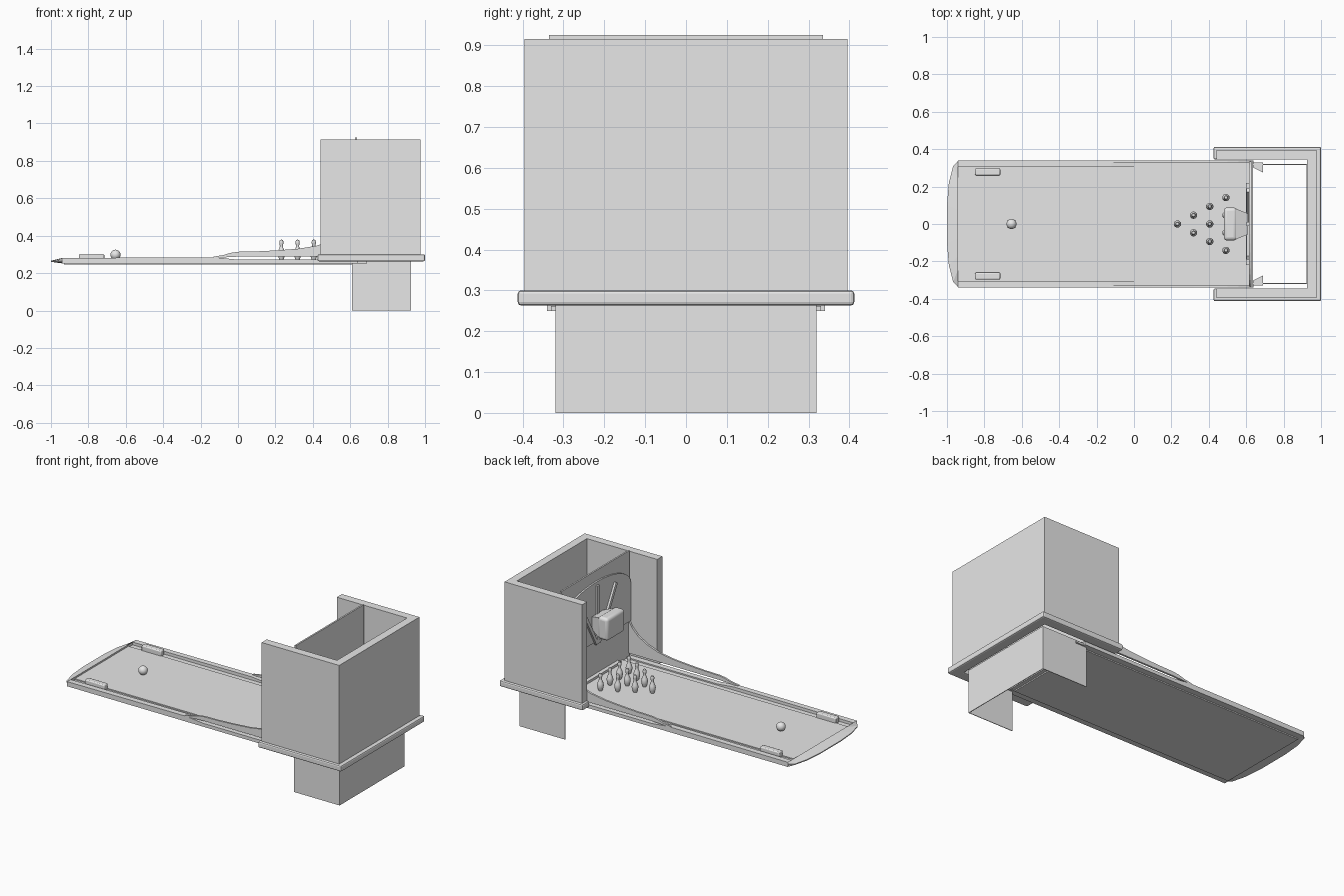
import bpy, bmesh, math
from mathutils import Vector

if "Cube" in bpy.data.objects:
    bpy.data.objects.remove(bpy.data.objects["Cube"])

grey = bpy.data.materials.new("plain grey")
grey.use_nodes = True
grey.diffuse_color = (0.8, 0.8, 0.8, 1)
grey.node_tree.nodes["Principled BSDF"].inputs["Base Color"].default_value = (0.8, 0.8, 0.8, 1)


def finish(name, bm, bevel=0, segments=2, smooth=False):
    bmesh.ops.recalc_face_normals(bm, faces=bm.faces)
    mesh = bpy.data.meshes.new(name)
    bm.to_mesh(mesh)
    bm.free()
    mesh.materials.append(grey)
    ob = bpy.data.objects.new(name, mesh)
    bpy.context.collection.objects.link(ob)
    if bevel:
        mod = ob.modifiers.new("bevel", "BEVEL")
        mod.width, mod.segments = bevel, segments
    if smooth:
        bpy.ops.object.select_all(action="DESELECT")
        ob.select_set(True)
        bpy.context.view_layer.objects.active = ob
        bpy.ops.object.shade_smooth_by_angle(angle=math.radians(40))
    return ob


def prism(name, pts, a, b, axis, **kw):
    """Extrude a 2D outline from a to b along an axis."""
    place = {"x": lambda p, t: (t, p[0], p[1]),
             "y": lambda p, t: (p[0], t, p[1]),
             "z": lambda p, t: (p[0], p[1], t)}[axis]
    bm = bmesh.new()
    low = [bm.verts.new(place(p, a)) for p in pts]
    high = [bm.verts.new(place(p, b)) for p in pts]
    bm.faces.new(low)
    bm.faces.new(high)
    for i in range(len(pts)):
        j = (i + 1) % len(pts)
        bm.faces.new((low[i], low[j], high[j], high[i]))
    return finish(name, bm, **kw)


def box(name, x0, x1, y0, y1, z0, z1, **kw):
    return prism(name, [(x0, y0), (x1, y0), (x1, y1), (x0, y1)], z0, z1, "z", **kw)


def u_wall(name, x0, x1, y, thick, z0, z1, **kw):
    """Three-sided wall, open toward the lane."""
    xi, yi = x1 - thick, y - thick
    return prism(name, [(x0, -y), (x1, -y), (x1, y), (x0, y),
                        (x0, yi), (xi, yi), (xi, -yi), (x0, -yi)], z0, z1, "z", **kw)


def lathe(name, profile, x, y, steps=20):
    bm = bmesh.new()
    verts = [bm.verts.new((x + r, y, z)) for r, z in profile]
    edges = [bm.edges.new(e) for e in zip(verts, verts[1:])]
    bmesh.ops.spin(bm, geom=verts + edges, cent=(x, y, 0), axis=(0, 0, 1),
                   angle=math.tau, steps=steps)
    bmesh.ops.remove_doubles(bm, verts=bm.verts, dist=0.0002)
    return finish(name, bm, smooth=True)


def strut(name, a, b, x, width, depth):
    """Flat bar lying on the backboard between two (y, z) points."""
    a, b = Vector(a), Vector(b)
    d = (b - a).normalized() * width / 2
    n = Vector((-d.y, d.x))
    return prism(name, [a + n, b + n, b - n, a - n], x, x - depth, "x")


# Cabinet, plinth and skirt
u_wall("cabinet_walls", 0.44, 0.975, 0.395, 0.05, 0.295, 0.915)
u_wall("plinth", 0.425, 1.0, 0.412, 0.067, 0.263, 0.30, bevel=0.008)
u_wall("skirt", 0.61, 0.925, 0.32, 0.004, 0, 0.27)

# Lane bed, gutters and underplate
box("lane_bed", -0.94, 0.635, -0.265, 0.265, 0.255, 0.271)
box("gutter_floor", -0.94, 0.635, -0.31, 0.31, 0.252, 0.264)
box("underplate", -0.93, 0.61, -0.30, 0.30, 0.245, 0.253)

# Sloping front lip, thinner toward its outer edge
bm = bmesh.new()
half = [(-1.0, 0.10), (-0.99, 0.22), (-0.967, 0.31), (-0.935, 0.338)]
outer = [(x, -y) for x, y in reversed(half)] + half
inner = [(-0.94, y * 0.78 if abs(y) < 0.33 else y) for x, y in outer]
rings = []
for pts, z in ((outer, 0.266), (inner, 0.281), (inner, 0.252), (outer, 0.260)):
    rings.append([bm.verts.new((x, y, z)) for x, y in pts])
for k in range(4):
    a, b = rings[k], rings[(k + 1) % 4]
    for i in range(len(a) - 1):
        bm.faces.new((a[i], a[i + 1], b[i + 1], b[i]))
for i in (0, -1):
    bm.faces.new([r[i] for r in rings])
finish("front_lip", bm)

# Side parts, mirrored across the lane
rail_side = [(-0.94, 0.252), (0.64, 0.25), (0.64, 0.272), (0.0, 0.272),
             (-0.12, 0.284), (-0.94, 0.281)]
guard_top = [(-0.13, 0.288), (-0.08, 0.296), (-0.04, 0.308), (0, 0.314), (0.1, 0.316),
             (0.2, 0.321), (0.32, 0.330), (0.42, 0.346), (0.5, 0.375),
             (0.56, 0.41), (0.6, 0.45), (0.625, 0.49)]
guard_side = [(-0.13, 0.281), (0, 0.288), (0.625, 0.288)] + guard_top[::-1]
for side, s in (("left", 1), ("right", -1)):
    prism(side + "_rail", rail_side, s * 0.305, s * 0.34, "y")
    prism(side + "_curved_guard", guard_side, s * 0.328, s * 0.34, "y")
    box(side + "_clip", -0.85, -0.715, s * 0.26, s * 0.297, 0.264, 0.302,
        bevel=0.006, smooth=True)
    prism(side + "_bracket", [(0.63, s * 0.33), (0.69, s * 0.33),
                              (0.69, s * 0.275), (0.63, s * 0.305)], 0.25, 0.262, "z")

# Backboard with arched panel and struts
box("backboard", 0.625, 0.635, -0.335, 0.335, 0.255, 0.925)
arch = [(0.335 * math.cos(t), 0.73 + 0.13 * math.sin(t))
        for t in [math.pi * i / 20 for i in range(21)]]
prism("arched_panel", arch + [(-0.335, 0.49), (0.335, 0.49)], 0.626, 0.615, "x")
box("pit_ledge", 0.60, 0.626, -0.22, 0.22, 0.265, 0.285)
for side, s in (("left", 1), ("right", -1)):
    strut(side + "_strut", (s * 0.01, 0.48), (s * 0.18, 0.79), 0.616, 0.02, 0.014)
strut("centre_strut", (0, 0.48), (0, 0.84), 0.616, 0.02, 0.014)

# Rounded display head and its tapering mount
box("display_head", 0.48, 0.55, -0.088, 0.088, 0.555, 0.695, bevel=0.018, segments=4, smooth=True)
bm = bmesh.new()
bmesh.ops.create_cube(bm, size=1)
for v in bm.verts:
    near = v.co.x < 0
    v.co = (0.545 if near else 0.61, v.co.y * (0.165 if near else 0.11),
            0.625 + v.co.z * (0.125 if near else 0.08))
finish("head_mount", bm)

# Ten pins in a triangle
pin_profile = [(0, 0.271), (0.011, 0.271), (0.017, 0.288), (0.0195, 0.303),
               (0.017, 0.318), (0.010, 0.335), (0.008, 0.345), (0.0105, 0.357),
               (0.0115, 0.366), (0.008, 0.376), (0, 0.380)]
for row in range(4):
    for k in range(row + 1):
        lathe(f"pin_{row}_{k}", pin_profile, 0.232 + row * 0.0865, (k - row / 2) * 0.094)

# Ball
ball_profile = [(0.027 * math.sin(math.pi * i / 14), 0.298 - 0.027 * math.cos(math.pi * i / 14))
                for i in range(15)]
lathe("ball", ball_profile, -0.655, 0, 28)
